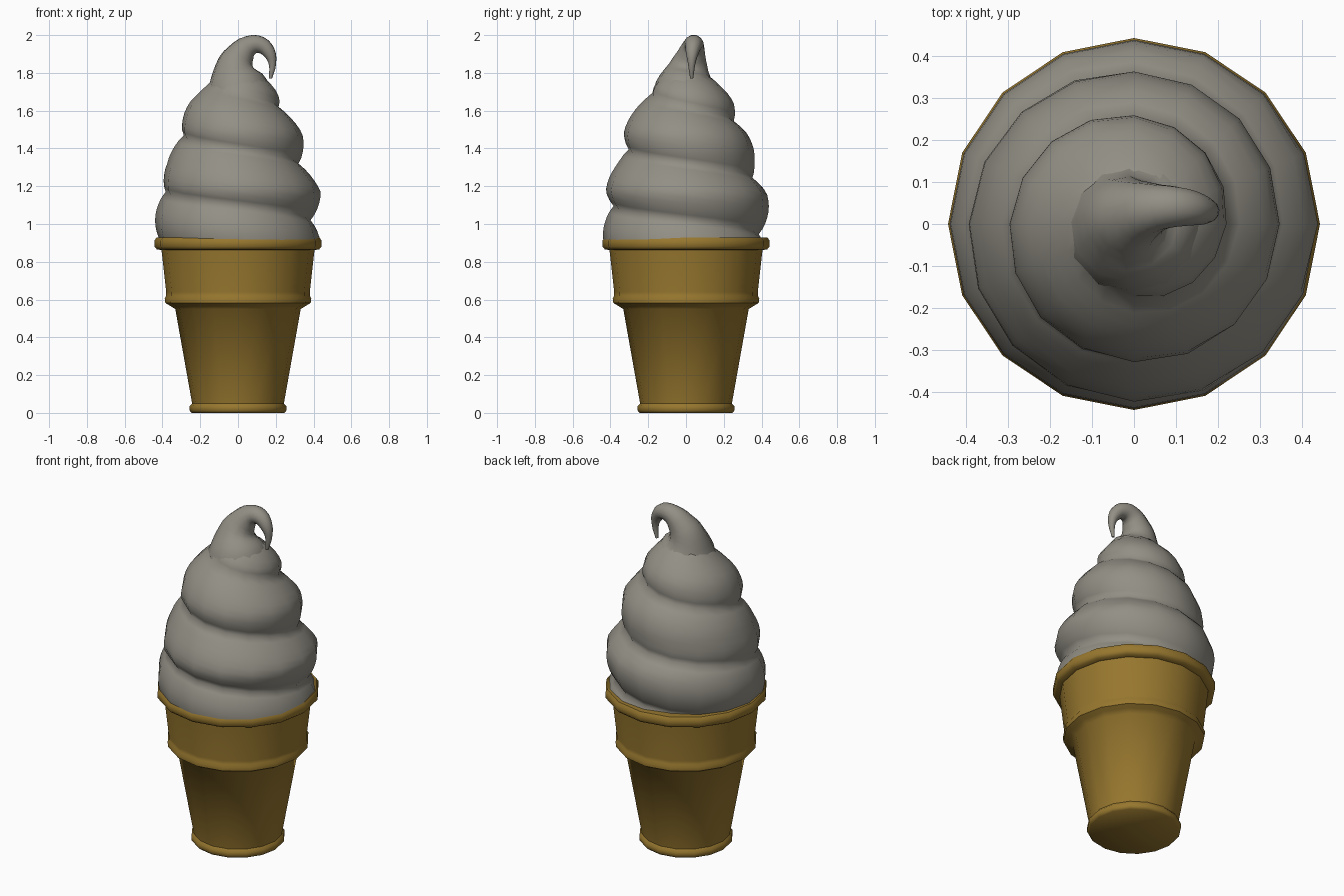
import bpy, bmesh, math

if "Cube" in bpy.data.objects:
    bpy.data.objects.remove(bpy.data.objects["Cube"], do_unlink=True)


def material(name, rgb):
    mat = bpy.data.materials.new(name)
    mat.use_nodes = True
    mat.diffuse_color = (*rgb, 1)
    mat.node_tree.nodes["Principled BSDF"].inputs["Base Color"].default_value = (*rgb, 1)
    return mat


WAFER = material("wafer", (0.31, 0.185, 0.028))
CREAM = material("cream", (0.29, 0.275, 0.235))
SIDES = 16
PITCH = 0.30
STEPS = 10


def select_only(obj):
    bpy.ops.object.select_all(action="DESELECT")
    obj.select_set(True)
    bpy.context.view_layer.objects.active = obj


def finish(bm, name, mat, angle):
    bmesh.ops.remove_doubles(bm, verts=bm.verts, dist=0.0005)
    bmesh.ops.recalc_face_normals(bm, faces=bm.faces)
    mesh = bpy.data.meshes.new(name)
    bm.to_mesh(mesh)
    bm.free()
    mesh.materials.append(mat)
    obj = bpy.data.objects.new(name, mesh)
    bpy.context.collection.objects.link(obj)
    select_only(obj)
    bpy.ops.object.shade_smooth_by_angle(angle=math.radians(angle))
    return obj


def grid_surface(rows, name, mat, angle):
    """Skin a list of equally long point rows."""
    bm = bmesh.new()
    verts = [[bm.verts.new(p) for p in row] for row in rows]
    for low, high in zip(verts, verts[1:]):
        for i in range(len(low) - 1):
            bm.faces.new((low[i], low[i + 1], high[i + 1], high[i]))
    return finish(bm, name, mat, angle)


def interpolate(table, z):
    for (z0, r0), (z1, r1) in zip(table, table[1:]):
        if z <= z1:
            return r0 + (r1 - r0) * max(0, z - z0) / (z1 - z0)
    return table[-1][1]


# Wafer cup: lathed profile with foot, middle band and rolled lip
cup_profile = [(0, 0), (.245, 0), (.256, .012), (.256, .035), (.243, .05),
               (.332, .55), (.36, .567), (.385, .582), (.388, .607),
               (.38, .62), (.38, .64), (.405, .862), (.43, .866),
               (.443, .88), (.443, .912), (.432, .928), (.36, .928), (0, .92)]
cup_rows = []
for r, z in cup_profile:
    angles = [math.tau * i / SIDES for i in range(SIDES + 1)]
    cup_rows.append([(r * math.cos(a), r * math.sin(a), z) for a in angles])
grid_surface(cup_rows, "wafer_cup", WAFER, 50)

# Swirl: rows follow a rising helix so the grooves stay crisp
groove_radius = [(.9, .385), (1.17, .383), (1.32, .32), (1.48, .285),
                 (1.62, .215), (1.70, .175), (1.78, .12), (1.84, 0)]
swirl_rows = []
for k in range(-26, 20):
    row = []
    for j in range(SIDES + 1):
        turn = j / SIDES
        z = min(max(1.32 + PITCH * (turn + k / STEPS), .9), 1.84)
        phase = ((z - 1.32) / PITCH - turn) % 1
        bulge = .055 * max(0, math.sin(math.pi * phase)) ** .8
        bulge *= min(1, max(0, (1.84 - z) / .2))
        r = interpolate(groove_radius, z) + bulge
        a = -math.tau * turn
        row.append((r * math.cos(a), r * math.sin(a), z))
    swirl_rows.append(row)
grid_surface(swirl_rows, "cream_swirl", CREAM, 80)

# Curled tip: tapered tube hooking over to the left side
tip_path = [(.01, .0, 1.62, .19), (-.005, .0, 1.74, .16), (-.015, .015, 1.83, .105),
            (.015, .03, 1.90, .075), (.065, .04, 1.945, .055),
            (.12, .04, 1.947, .046), (.163, .033, 1.91, .035),
            (.182, .03, 1.85, .02), (.172, .03, 1.77, .008)]
curve = bpy.data.curves.new("curled_tip", "CURVE")
curve.dimensions = "3D"
curve.bevel_depth = 1
curve.bevel_resolution = 4
curve.resolution_u = 3
curve.use_fill_caps = True
spline = curve.splines.new("BEZIER")
spline.bezier_points.add(len(tip_path) - 1)
for point, (x, y, z, r) in zip(spline.bezier_points, tip_path):
    point.co = (x, y, z)
    point.radius = r
    point.handle_left_type = point.handle_right_type = "AUTO"
curve.materials.append(CREAM)
tip = bpy.data.objects.new("curled_tip", curve)
bpy.context.collection.objects.link(tip)
select_only(tip)
bpy.ops.object.convert(target="MESH")
bpy.ops.object.shade_smooth_by_angle(angle=math.radians(80))
